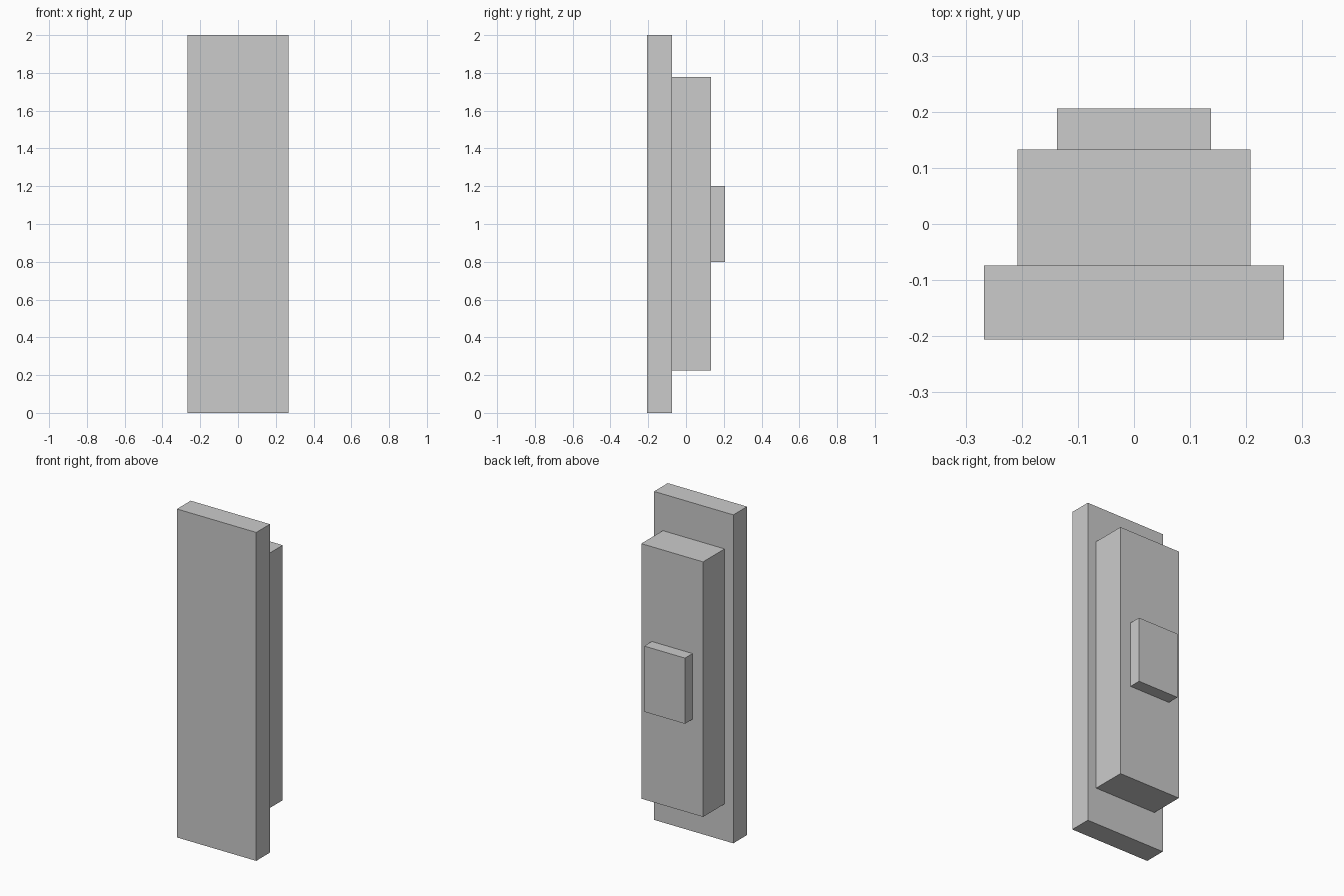
import bpy

if "Cube" in bpy.data.objects:
    bpy.data.objects.remove(bpy.data.objects["Cube"])


def box(name, x, y, z):
    """Add a box spanning the given (min, max) ranges."""
    spans = (x, y, z)
    bpy.ops.mesh.primitive_cube_add(size=1, location=[(a + b) / 2 for a, b in spans])
    obj = bpy.context.object
    obj.name = name
    obj.scale = [b - a for a, b in spans]
    bpy.ops.object.transform_apply(location=False, rotation=False, scale=True)
    return obj


# Tall flat plate at the front
box("front_plate", (-0.267, 0.267), (-0.206, -0.074), (0, 2))

# Narrower body block behind the plate
box("body_block", (-0.208, 0.208), (-0.074, 0.133), (0.224, 1.777))

# Small raised pad on the back
box("back_pad", (-0.137, 0.137), (0.133, 0.206), (0.8, 1.2))
